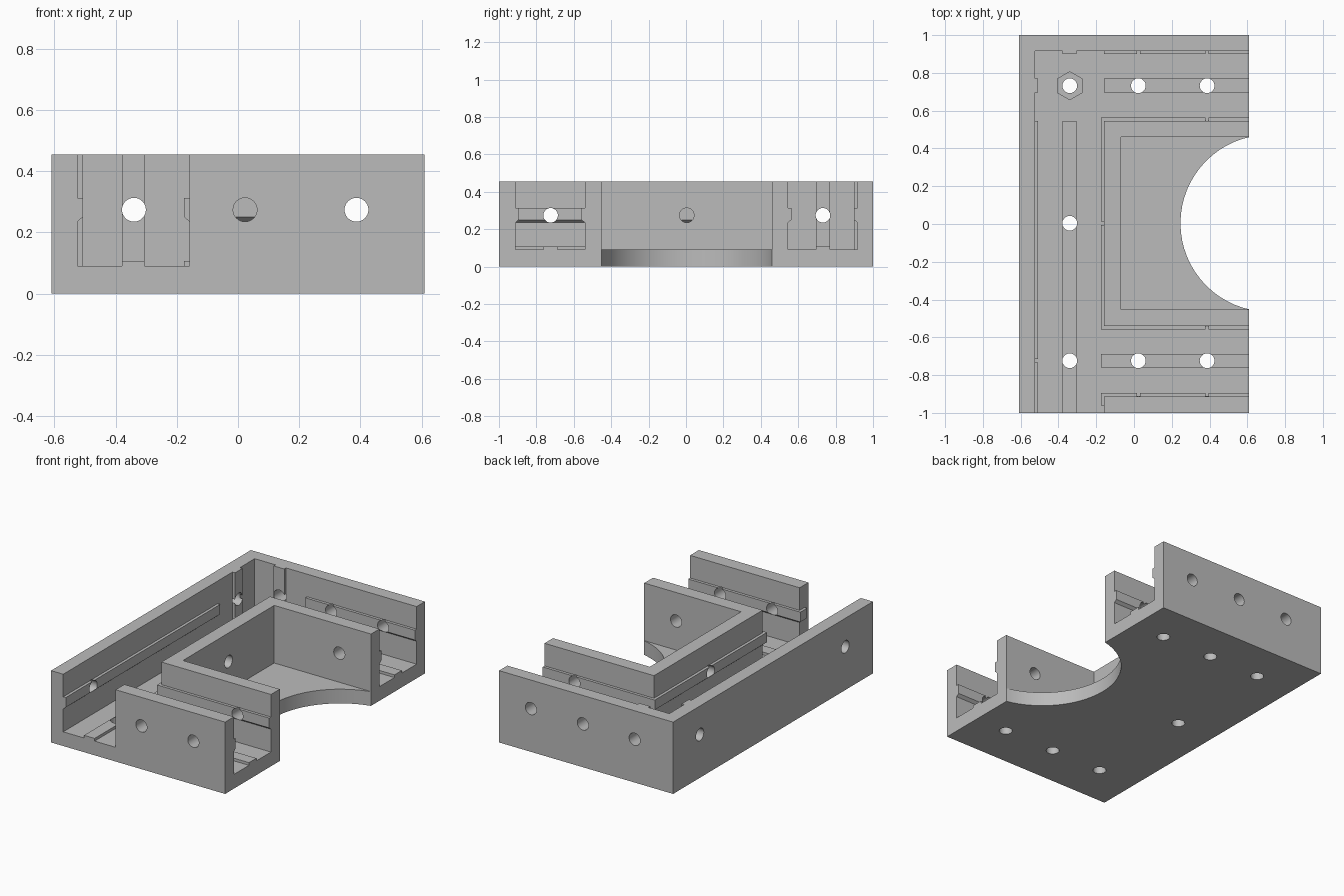
import bpy, bmesh, math
from mathutils import Matrix, Vector

if "Cube" in bpy.data.objects:
    bpy.data.objects.remove(bpy.data.objects["Cube"], do_unlink=True)

# Main dimensions
X, Y, TOP, FLOOR = 0.61, 1.0, 0.455, 0.09
STEP = 0.018          # how far rails stand out
HOLE_R, HOLE_Z = 0.039, 0.274

grey = bpy.data.materials.new("light_grey")
grey.use_nodes = True
COLOUR = (0.5, 0.5, 0.5, 1)
grey.diffuse_color = COLOUR
grey.node_tree.nodes["Principled BSDF"].inputs["Base Color"].default_value = COLOUR


def make(name, bm):
    bmesh.ops.recalc_face_normals(bm, faces=bm.faces)
    mesh = bpy.data.meshes.new(name)
    bm.to_mesh(mesh)
    bm.free()
    mesh.materials.append(grey)
    ob = bpy.data.objects.new(name, mesh)
    bpy.context.collection.objects.link(ob)
    return ob


def loft(name, rings):
    """Solid through stacked rectangles (x0, x1, y0, y1, z)."""
    bm = bmesh.new()
    loops = [[bm.verts.new(p) for p in ((a, c, z), (b, c, z), (b, d, z), (a, d, z))]
             for a, b, c, d, z in rings]
    bm.faces.new(loops[0])
    bm.faces.new(loops[-1])
    for low, high in zip(loops, loops[1:]):
        for i in range(4):
            j = (i + 1) % 4
            bm.faces.new((low[i], low[j], high[j], high[i]))
    return make(name, bm)


def box(name, x0, x1, y0, y1, z0, z1):
    return loft(name, [(x0, x1, y0, y1, z0), (x0, x1, y0, y1, z1)])


def rail(name, x0, x1, y0, y1, left=0, right=0, front=0, back=0):
    """Rail with a sloped underside that grows out of the flagged sides."""
    levels = ((-0.012, 0.225), (STEP, 0.25), (STEP, 0.312))
    return loft(name, [(x0 - left * o, x1 + right * o, y0 - front * o, y1 + back * o, z)
                       for o, z in levels])


def rod(name, centre, axis, radius, length, sides=32):
    bm = bmesh.new()
    bmesh.ops.create_cone(bm, cap_ends=True, segments=sides, radius1=radius,
                          radius2=radius, depth=length)
    turn = {"x": Matrix.Rotation(math.pi / 2, 4, "Y"),
            "y": Matrix.Rotation(math.pi / 2, 4, "X"), "z": Matrix()}[axis]
    bm.transform(Matrix.Translation(Vector(centre)) @ turn)
    return make(name, bm)


body = box("channel_bracket", -X, X, -Y, Y, 0, FLOOR)


def combine(tool, operation):
    mod = body.modifiers.new("bool", "BOOLEAN")
    mod.operation, mod.object, mod.solver = operation, tool, "EXACT"
    graph = bpy.context.evaluated_depsgraph_get()
    mesh = bpy.data.meshes.new_from_object(body.evaluated_get(graph))
    body.modifiers.clear()
    body.data = mesh
    bpy.data.objects.remove(tool, do_unlink=True)


def add(tool):
    combine(tool, "UNION")


def cut(tool):
    combine(tool, "DIFFERENCE")


# Walls
IN_X, IN_F, IN_B = -0.158, -0.541, 0.546
LEFT, BACK, FRONT = -0.525, 0.917, -0.912
add(box("left_wall", -X, LEFT, -Y, Y, 0, TOP))
add(box("back_wall", -X, X, BACK, Y, 0, TOP))
add(box("front_wall", IN_X, X, -Y, FRONT, 0, TOP))
add(box("inner_block", IN_X, X, IN_F, IN_B, 0, TOP))

# Rails along the channel walls
add(rail("left_rail", -0.57, LEFT, -Y, IN_B, right=1))
add(rail("back_rail", IN_X, X, BACK, 0.96, front=1))
add(rail("front_rail", IN_X, X, -0.96, FRONT, left=1, back=1))
add(rail("inner_rail", IN_X, X, IN_F, IN_B, left=1, front=1, back=1))

# Upright ribs in the closed corner
add(box("left_rib", -0.57, LEFT + STEP, 0.695, 0.769, 0.05, TOP))
add(box("back_rib", -0.379, -0.305, BACK - STEP, 0.96, 0.05, TOP))

# Low strips on the channel floor
STRIP = 0.107
add(box("left_strip", -0.379, -0.305, -Y, IN_B, 0.05, STRIP))
add(box("back_strip", IN_X, X, 0.695, 0.769, 0.05, STRIP))
add(box("front_strip", IN_X - STEP, X, -0.761, -0.687, 0.05, STRIP))

# Inner pocket and round floor cut-out
cut(box("pocket", -0.069, 0.8, -0.453, 0.461, FLOOR, 0.6))
cut(rod("round_cutout", (0.714, 0.004, 0), "z", 0.468, 2 * FLOOR + 0.02, 64))

# Floor holes and nut recess
HX, HB, HF = (-0.34, 0.023, 0.387), 0.732, -0.724
for x, y in [(x, y) for x in HX for y in (HB, HF)] + [(HX[0], 0.004)]:
    cut(rod("floor_hole", (x, y, 0), "z", HOLE_R, 0.4))
cut(rod("nut_recess", (HX[0], HB, 0.11), "z", 0.074, 0.1, 6))

# Holes through front and back walls
cut(rod("long_hole", (HX[2], 0, HOLE_Z), "y", HOLE_R, 2.4))
for x, y in ((HX[0], Y), (HX[1], Y), (HX[1], -Y)):
    cut(rod("wall_hole", (x, y, HOLE_Z), "y", HOLE_R, 0.4))

# Holes through left wall and inner wall
for x, y in ((-X, HB), (-X, 0.367), (-X, HF), (-0.12, 0.004)):
    cut(rod("side_hole", (x, y, HOLE_Z), "x", HOLE_R, 0.3))

bpy.ops.object.select_all(action="DESELECT")
body.select_set(True)
bpy.context.view_layer.objects.active = body
bpy.ops.object.shade_smooth_by_angle(angle=math.radians(25))
